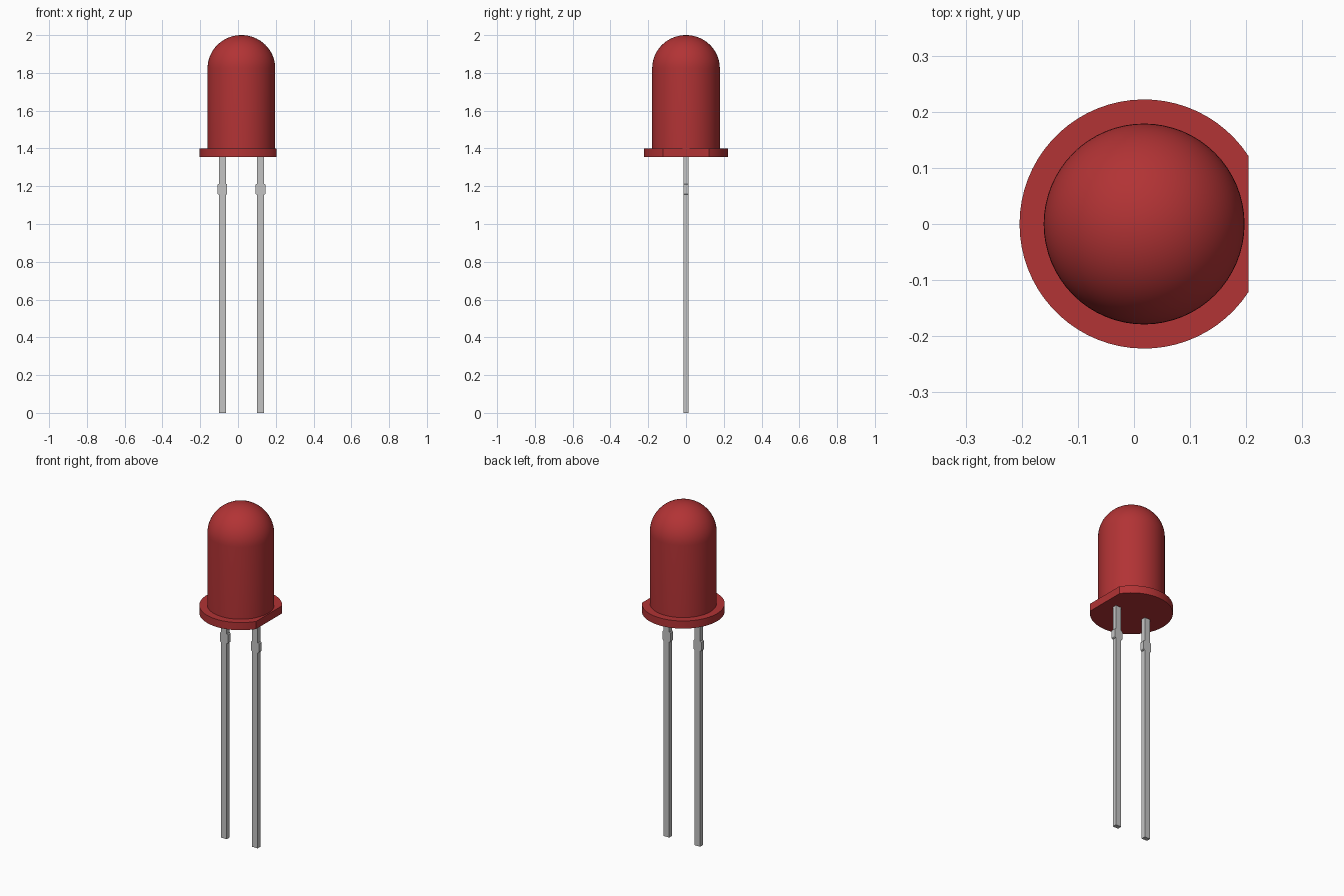
import bpy, bmesh, math

if "Cube" in bpy.data.objects:
    bpy.data.objects.remove(bpy.data.objects["Cube"])

CX = 0.018                      # axis of the lens
R_BODY, R_FLANGE = 0.179, 0.222
Z0, Z1, Z_DOME, Z_TOP = 1.355, 1.40, 1.825, 2.0
FLAT_X = 0.204                  # flat side of the flange


def material(name, rgb):
    m = bpy.data.materials.new(name)
    m.diffuse_color = (*rgb, 1)
    m.use_nodes = True
    m.node_tree.nodes["Principled BSDF"].inputs["Base Color"].default_value = m.diffuse_color
    return m


def finish(name, bm, mat):
    bmesh.ops.recalc_face_normals(bm, faces=bm.faces)
    me = bpy.data.meshes.new(name)
    bm.to_mesh(me)
    bm.free()
    me.materials.append(mat)
    ob = bpy.data.objects.new(name, me)
    bpy.context.collection.objects.link(ob)
    return ob


def smooth(ob):
    bpy.ops.object.select_all(action='DESELECT')
    ob.select_set(True)
    bpy.context.view_layer.objects.active = ob
    bpy.ops.object.shade_smooth_by_angle(angle=math.radians(30))


def prism(name, outline, offset, mat):
    """Extrude a closed outline of 3D points along an offset."""
    bm = bmesh.new()
    face = bm.faces.new([bm.verts.new(p) for p in outline])
    ext = bmesh.ops.extrude_face_region(bm, geom=[face], use_keep_orig=True)
    bmesh.ops.translate(bm, vec=offset,
                        verts=[g for g in ext["geom"] if isinstance(g, bmesh.types.BMVert)])
    return finish(name, bm, mat)


red = material("red plastic", (0.445, 0.033, 0.035))
metal = material("grey metal", (0.55, 0.55, 0.55))

# Lens: cylinder with a rounded dome, spun from a profile
N = 16
profile = [(0, Z1 - 0.01), (R_BODY, Z1 - 0.01)]
profile += [(R_BODY * math.cos(i / N * math.pi / 2),
             Z_DOME + (Z_TOP - Z_DOME) * math.sin(i / N * math.pi / 2)) for i in range(N)]
profile.append((0, Z_TOP))
bm = bmesh.new()
verts = [bm.verts.new((CX + r, 0, z)) for r, z in profile]
edges = [bm.edges.new(pair) for pair in zip(verts, verts[1:])]
bmesh.ops.spin(bm, geom=verts + edges, cent=(CX, 0, 0), axis=(0, 0, 1),
               angle=math.tau, steps=64, use_merge=True)
bmesh.ops.remove_doubles(bm, verts=bm.verts, dist=1e-5)
smooth(finish("lens", bm, red))

# Flange: disc with one flat side
a = math.acos((FLAT_X - CX) / R_FLANGE)
M = 56
arc = [a + (math.tau - 2 * a) * i / M for i in range(M + 1)]
smooth(prism("flange", [(CX + R_FLANGE * math.cos(t), R_FLANGE * math.sin(t), Z0) for t in arc],
             (0, 0, Z1 - Z0), red))

# Leads: flat bars with a wider stop near the top
W, T, C, D = 0.0185, 0.026, 0.005, 0.013
half = [(W, 0), (W, 1.155), (T - C, 1.155), (T, 1.155 + C), (T, 1.213 - C),
        (T - C, 1.213), (W, 1.213), (W, Z0 + 0.01)]
for name, x in (("left_lead", -0.083), ("right_lead", 0.119)):
    outline = [(x + w, -D, z) for w, z in half] + [(x - w, -D, z) for w, z in reversed(half)]
    prism(name, outline, (0, 2 * D, 0), metal)
